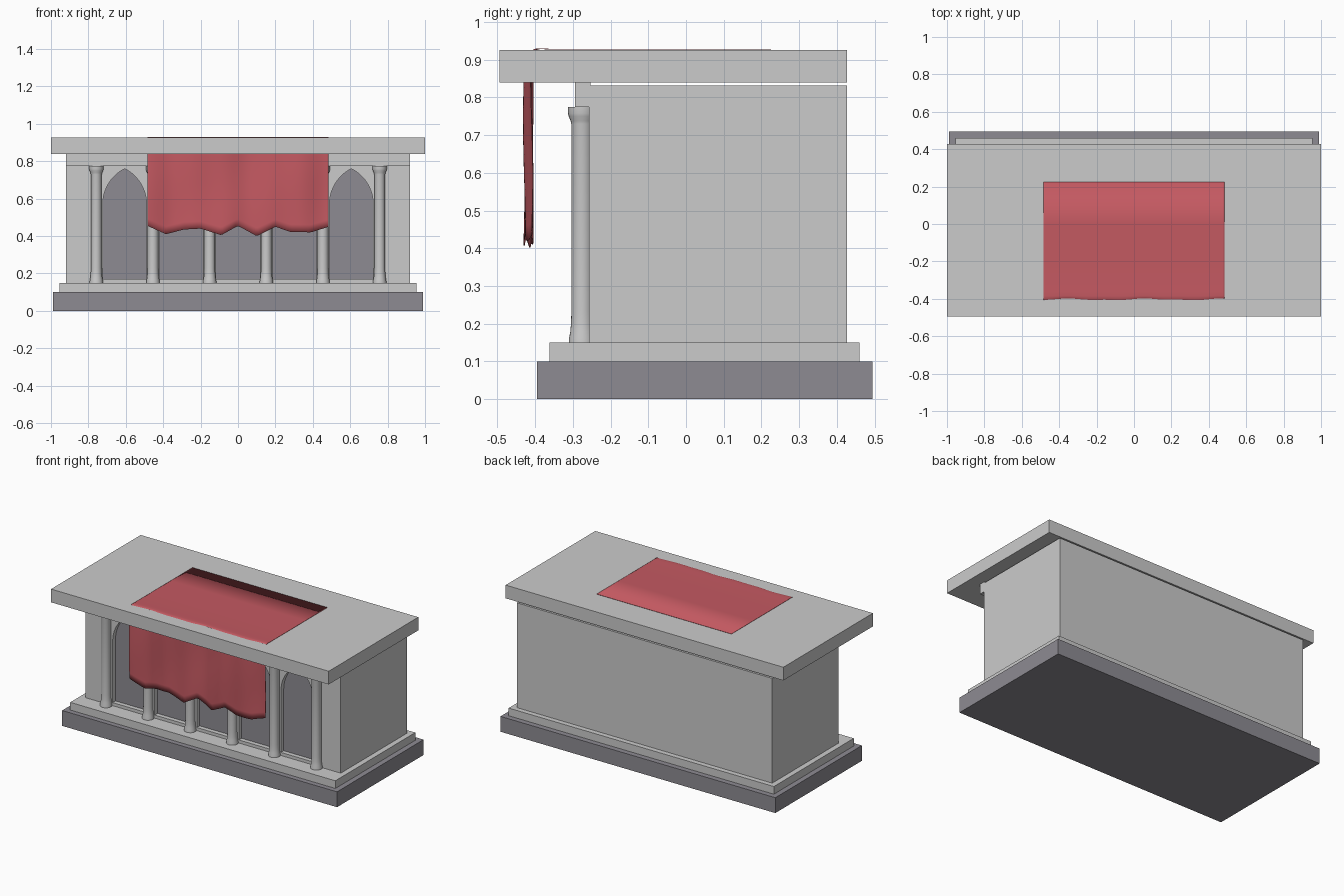
import bpy, bmesh, math
from mathutils import Vector

if "Cube" in bpy.data.objects:
    bpy.data.objects.remove(bpy.data.objects["Cube"])


def material(name, color):
    m = bpy.data.materials.new(name)
    m.diffuse_color = (*color, 1)
    m.use_nodes = True
    m.node_tree.nodes["Principled BSDF"].inputs["Base Color"].default_value = m.diffuse_color
    return m


DARK = material("dark_stone", (0.27, 0.26, 0.29))
RED = material("red_cloth", (0.55, 0.1, 0.12))


def finish(bm, name, mat=None):
    bmesh.ops.recalc_face_normals(bm, faces=bm.faces)
    me = bpy.data.meshes.new(name)
    bm.to_mesh(me)
    bm.free()
    ob = bpy.data.objects.new(name, me)
    bpy.context.collection.objects.link(ob)
    if mat:
        me.materials.append(mat)
    return ob


def activate(ob):
    bpy.ops.object.select_all(action='DESELECT')
    ob.select_set(True)
    bpy.context.view_layer.objects.active = ob


def smooth(ob):
    activate(ob)
    bpy.ops.object.shade_smooth_by_angle(angle=math.radians(40))


def box(name, half_x, y0, y1, z0, z1, mat=None):
    bm = bmesh.new()
    bmesh.ops.create_cube(bm, size=1)
    for v in bm.verts:
        v.co = Vector((v.co.x * 2 * half_x,
                       y0 + (v.co.y + 0.5) * (y1 - y0),
                       z0 + (v.co.z + 0.5) * (z1 - z0)))
    return finish(bm, name, mat)


def arches(name, y0, y1, mat=None, w=0.117, sill=0.17, spring=0.57, apex=0.76):
    # five pointed-arch prisms, each outline drawn from two arcs
    h = apex - spring
    r = (w * w + h * h) / (2 * w)
    end = math.asin(h / r)
    right = [(w - r + r * math.cos(end * i / 10), spring + r * math.sin(end * i / 10))
             for i in range(11)]
    outline = [(-w, sill), (w, sill)] + right + [(-x, z) for x, z in right[-2::-1]]
    bm = bmesh.new()
    for k in range(-2, 3):
        face = bm.faces.new([bm.verts.new((k * 0.303 + x, y0, z)) for x, z in outline])
        ext = bmesh.ops.extrude_face_region(bm, geom=[face])
        verts = [g for g in ext["geom"] if isinstance(g, bmesh.types.BMVert)]
        bmesh.ops.translate(bm, verts=verts, vec=(0, y1 - y0, 0))
    return finish(bm, name, mat)


def column(name, x, y, profile, sides=24):
    bm = bmesh.new()
    rings = [[bm.verts.new((x + r * math.cos(math.tau * i / sides),
                            y + r * math.sin(math.tau * i / sides), z))
              for i in range(sides)] for r, z in profile]
    for a, b in zip(rings, rings[1:]):
        for i in range(sides):
            j = (i + 1) % sides
            bm.faces.new((a[i], a[j], b[j], b[i]))
    bm.faces.new(rings[0])
    bm.faces.new(rings[-1])
    smooth(finish(bm, name))


# stepped base
box("plinth", 0.99, -0.395, 0.495, 0, 0.10, DARK)
box("plinth_step", 0.955, -0.362, 0.46, 0.10, 0.15)

# body with arched niches cut into the front
body = box("body", 0.92, -0.257, 0.427, 0.15, 0.832)
cutter = arches("niche_cutter", -0.35, -0.225)
cutter.hide_render = True
mod = body.modifiers.new("niches", 'BOOLEAN')
mod.operation = 'DIFFERENCE'
mod.solver = 'EXACT'
mod.object = cutter
activate(body)
bpy.ops.object.modifier_apply(modifier=mod.name)
bpy.data.objects.remove(cutter)
arches("niche_panels", -0.228, -0.224, DARK)

# lintel and table slab
box("lintel", 0.92, -0.294, -0.253, 0.775, 0.84)
box("table_slab", 1.0, -0.495, 0.427, 0.84, 0.926)

# columns between the niches
shaft = [(0.036, 0.15), (0.035, 0.162), (0.032, 0.178), (0.030, 0.20),
         (0.029, 0.23), (0.029, 0.73), (0.031, 0.738), (0.036, 0.75),
         (0.038, 0.758), (0.038, 0.775)]
for n in range(6):
    column(f"column_{n + 1}", (n - 2.5) * 0.303, -0.275, shaft)

# altar cloth: flat on the slab, then falling with soft folds to a ragged hem
hem = [(-0.485, .455), (-0.385, .41), (-0.29, .435), (-0.2, .44), (-0.09, .405),
       (0, .455), (0.1, .40), (0.2, .45), (0.28, .422), (0.39, .42), (0.485, .45)]


def hem_z(x):
    for (xa, za), (xb, zb) in zip(hem, hem[1:]):
        if x <= xb:
            return za + (zb - za) * max(0, (x - xa) / (xb - xa))
    return hem[-1][1]


bm = bmesh.new()
rows = []
for i in range(98):
    x = -0.485 + 0.01 * i
    fold = 0.008 * math.sin(x * 15 + 0.6) + 0.004 * math.sin(x * 31)
    bottom = hem_z(x)
    path = [(0.225, 0.928), (0, 0.928), (-0.2, 0.928), (-0.36, 0.928),
            (-0.385, 0.9295), (-0.398 + fold * 0.4, 0.928),
            (-0.408 + fold * 0.5, 0.922), (-0.414 + fold * 0.7, 0.91)]
    for j in range(1, 13):
        t = j / 12
        sway = 0.003 * math.sin(5 * t + x * 9)
        path.append((-0.42 + fold + sway, 0.91 + (bottom - 0.91) * t))
    rows.append([bm.verts.new((x, y, z)) for y, z in path])
for a, b in zip(rows, rows[1:]):
    for j in range(len(a) - 1):
        bm.faces.new((a[j], b[j], b[j + 1], a[j + 1]))
cloth = finish(bm, "altar_cloth", RED)
thick = cloth.modifiers.new("thickness", 'SOLIDIFY')
thick.thickness = 0.002
thick.offset = 0
smooth(cloth)
